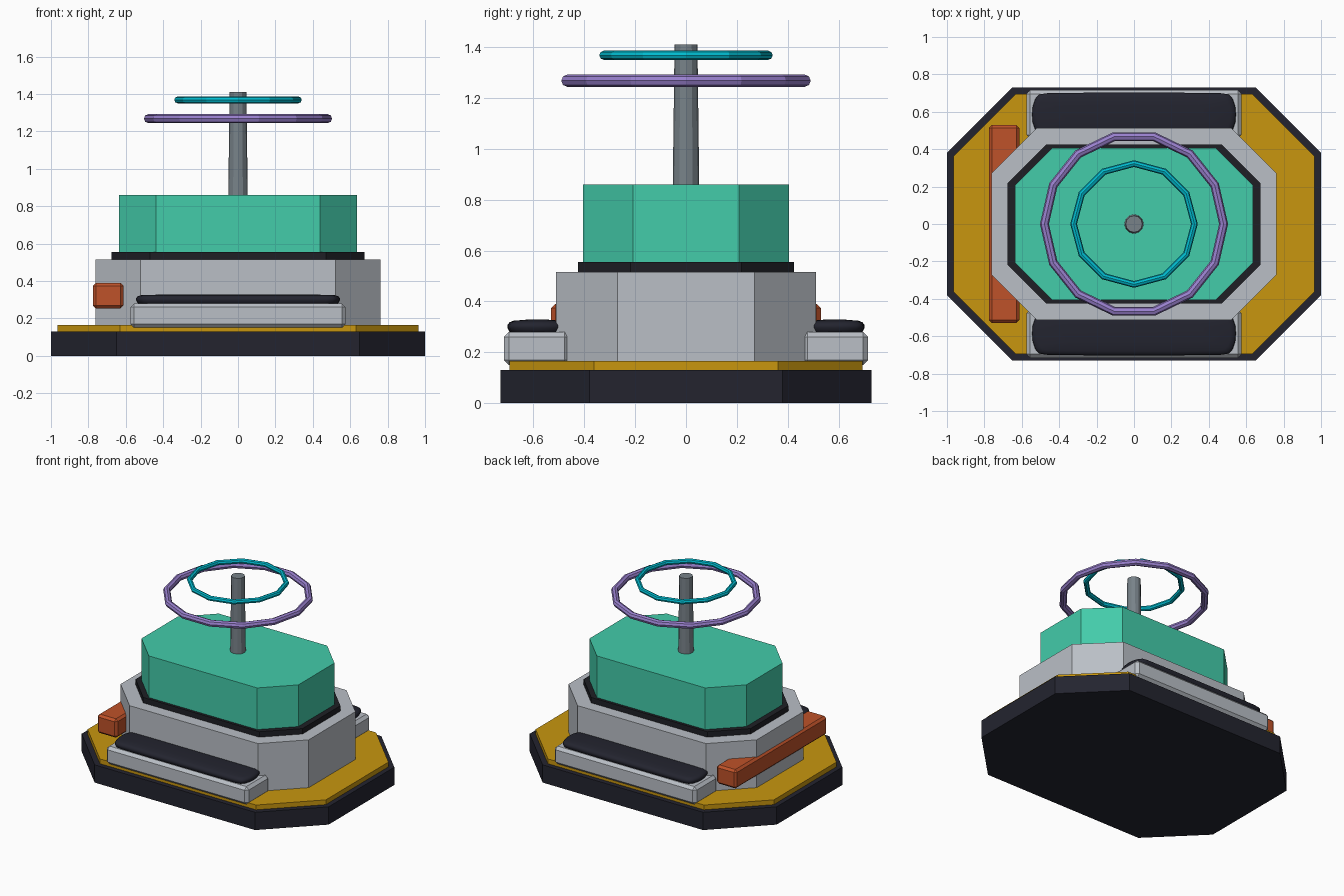
import bpy, bmesh, math

if "Cube" in bpy.data.objects:
    bpy.data.objects.remove(bpy.data.objects["Cube"])


def material(name, hex_code):
    rgb = [int(hex_code[i:i + 2], 16) / 255 for i in (0, 2, 4)]
    lin = [c / 12.92 if c <= 0.04045 else ((c + 0.055) / 1.055) ** 2.4 for c in rgb]
    m = bpy.data.materials.new(name)
    m.diffuse_color = (*lin, 1)
    m.use_nodes = True
    m.node_tree.nodes["Principled BSDF"].inputs["Base Color"].default_value = m.diffuse_color
    return m


NAVY = material("dark navy", "23242F")
BLACK = material("soft black", "1E1F25")
GOLD = material("gold", "C8960F")
GREY = material("light grey", "BABFC6")
TEAL = material("teal", "43CCAA")
STEEL = material("steel grey", "788289")
PURPLE = material("lavender", "9980CE")
CYAN = material("cyan", "00BCD0")
ORANGE = material("burnt orange", "BF5229")


def finish(bm, name, mat):
    bmesh.ops.recalc_face_normals(bm, faces=bm.faces)
    me = bpy.data.meshes.new(name)
    bm.to_mesh(me)
    bm.free()
    me.materials.append(mat)
    ob = bpy.data.objects.new(name, me)
    bpy.context.collection.objects.link(ob)
    return ob


def loft(name, mat, rings):
    """Skin a stack of closed point rings and cap both ends."""
    bm = bmesh.new()
    loops = [[bm.verts.new(p) for p in ring] for ring in rings]
    n = len(loops[0])
    for a, b in zip(loops, loops[1:]):
        for i in range(n):
            j = (i + 1) % n
            bm.faces.new((a[i], a[j], b[j], b[i]))
    bm.faces.new(loops[0])
    bm.faces.new(loops[-1])
    return finish(bm, name, mat)


def octagon_slab(name, mat, hx, hy, cut, z0, z1):
    pts = [(hx, -hy + cut), (hx, hy - cut), (hx - cut, hy), (cut - hx, hy),
           (-hx, hy - cut), (-hx, cut - hy), (cut - hx, -hy), (hx - cut, -hy)]
    return loft(name, mat, [[(x, y, z) for x, y in pts] for z in (z0, z1)])


def bevel_box(name, mat, lo, hi, bevel):
    bm = bmesh.new()
    bmesh.ops.create_cube(bm, size=1)
    for v in bm.verts:
        v.co = [(a + b) / 2 + c * (b - a) for a, b, c in zip(lo, hi, v.co)]
    bmesh.ops.bevel(bm, geom=bm.edges[:], offset=bevel, segments=1,
                    profile=0.5, affect='EDGES')
    return finish(bm, name, mat)


def ring(name, mat, major, minor, z, n, m=8):
    bm = bmesh.new()
    v = [[bm.verts.new(((major + minor * math.cos(b)) * math.cos(a),
                        (major + minor * math.cos(b)) * math.sin(a),
                        z + minor * math.sin(b)))
          for b in (math.tau * j / m for j in range(m))]
         for a in (math.tau * i / n for i in range(n))]
    for i in range(n):
        for j in range(m):
            k, l = (i + 1) % n, (j + 1) % m
            bm.faces.new((v[i][j], v[k][j], v[k][l], v[i][l]))
    return finish(bm, name, mat)


# Stacked eight-sided body
octagon_slab("base", NAVY, 1.0, 0.73, 0.35, 0, 0.13)
octagon_slab("deck_plate", GOLD, 0.965, 0.695, 0.333, 0.13, 0.165)
octagon_slab("lower_body", GREY, 0.762, 0.512, 0.242, 0.165, 0.515)
octagon_slab("trim_band", BLACK, 0.676, 0.425, 0.206, 0.515, 0.555)
octagon_slab("upper_block", TEAL, 0.635, 0.405, 0.196, 0.555, 0.86)

# Side benches with soft cushions, front and back
for side, label in ((-1, "front"), (1, "back")):
    y0, y1 = sorted((side * 0.457, side * 0.716))
    bevel_box(label + "_bench", GREY, (-0.575, y0, 0.15), (0.575, y1, 0.28), 0.02)
    quarter = [(0.545, 0.0), (0.541, 0.045), (0.527, 0.085), (0.508, 0.107),
               (0.47, 0.114), (0.25, 0.117)]
    half = quarter + [(-x, y) for x, y in reversed(quarter)]
    outline = half + [(x, -y) for x, y in reversed(half[1:-1])]
    layers = []
    for z, fx, fy in ((0.272, 0.97, 0.85), (0.283, 0.985, 0.95), (0.296, 1, 1), (0.307, 1, 1),
                      (0.318, 0.985, 0.93), (0.324, 0.95, 0.8), (0.328, 0.7, 0.4)):
        layers.append([(x * fx, side * 0.585 + y * fy, z) for x, y in outline])
    cushion = loft(label + "_cushion", NAVY, layers)
    for p in cushion.data.polygons:
        p.use_smooth = True

# Bumper bar across the left end
bevel_box("bumper_bar", ORANGE, (-0.775, -0.53, 0.252), (-0.613, 0.53, 0.39), 0.016)

# Tapered mast and its two hoops
loft("mast", STEEL, [[(r * math.cos(math.tau * i / 12), r * math.sin(math.tau * i / 12), z)
                      for i in range(12)] for r, z in ((0.052, 0.86), (0.045, 1.41))])
ring("large_hoop", PURPLE, 0.479, 0.024, 1.268, 14)
ring("small_hoop", CYAN, 0.323, 0.018, 1.368, 12)
